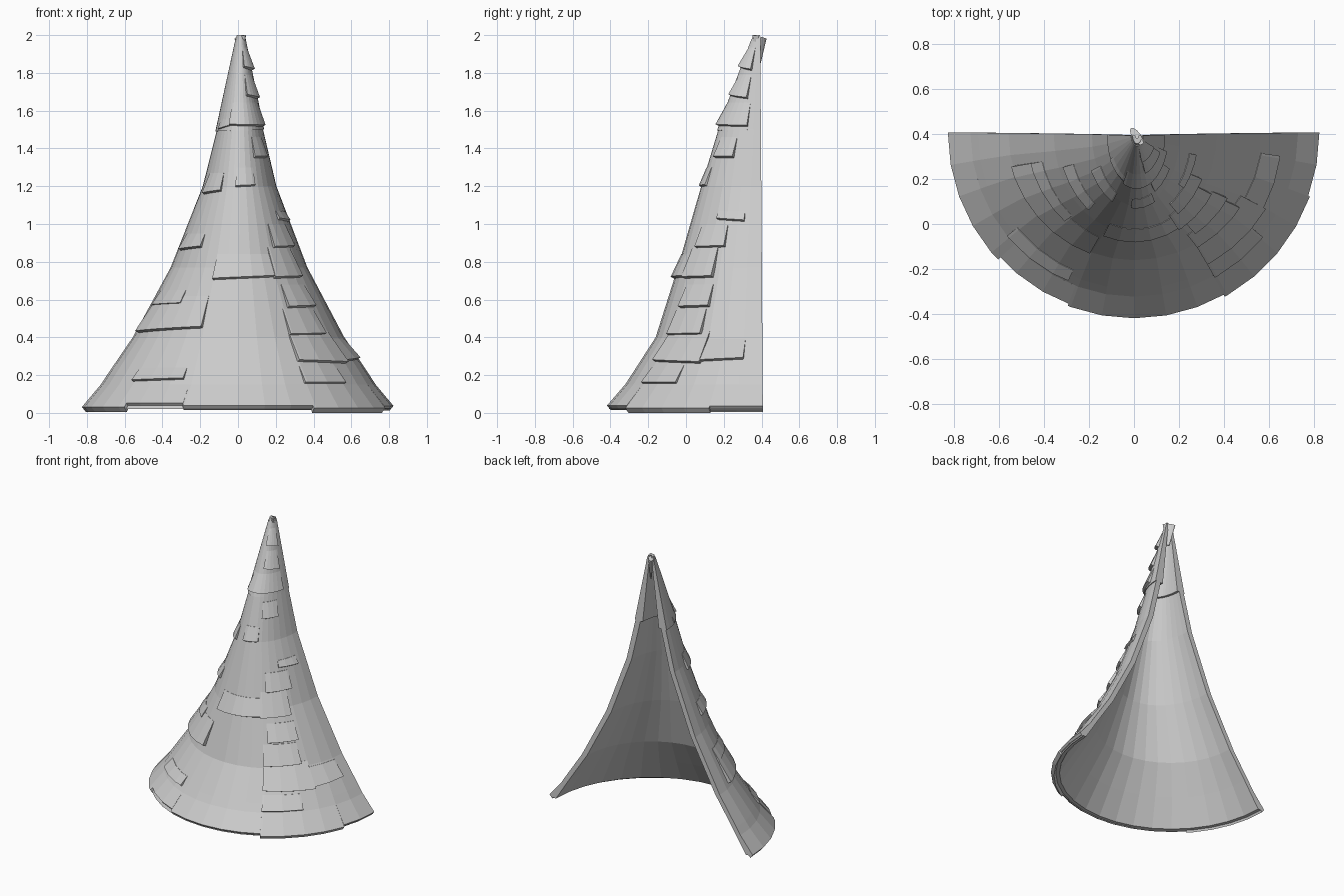
import bpy, bmesh, math
from mathutils import Vector, Matrix

if "Cube" in bpy.data.objects:
    bpy.data.objects.remove(bpy.data.objects["Cube"])

# flared roof profile: z, half width, depth
PROFILE = [(0.02, .812, .816), (0.2, .695, .695), (0.4, .56, .565), (0.77, .362, .445),
           (1.2, .195, .318), (1.5, .122, .225), (2.0, .02, .036)]
STEP = 10  # degrees per flat facet


def radii(z):
    i = 0
    while i < len(PROFILE) - 2 and z > PROFILE[i + 1][0]:
        i += 1
    a, b = PROFILE[i], PROFILE[i + 1]
    t = (z - a[0]) / (b[0] - a[0])
    return a[1] + t * (b[1] - a[1]), a[2] + t * (b[2] - a[2])


def surface(phi, z, off):
    """Point on the faceted half cone; phi 0 = front, +90 = right."""
    rx, ry = radii(z)
    rx, ry = max(rx + off, .35 * rx), max(ry + off, .35 * ry)
    lo = math.floor(phi / STEP) * STEP
    t = (phi - lo) / STEP

    def p(d):
        a = math.radians(d)
        return Vector((.007 * z + rx * math.sin(a), .407 - .007 * z - ry * math.cos(a), z))
    return p(lo).lerp(p(lo + STEP), t)


def panel(name, a0, a1, rows, slope=0.0, bevel=0.0):
    """Closed curved slab; rows = (z, outer offset, inner offset) from bottom to top.
    bevel raises the outer bottom edge so the underside is cut square to the slope."""
    first = (math.floor(a0 / STEP) + 1) * STEP
    angles = [a0] + list(range(int(first), int(math.ceil(a1)), STEP)) + [a1]
    loop = [(z, o, bevel if k == 0 else 0) for k, (z, o, i) in enumerate(rows)]
    loop += [(z, i, 0) for z, o, i in reversed(rows)]
    bm = bmesh.new()
    cols = []
    for a in angles:
        f = (a - a0) / (a1 - a0)
        cols.append([bm.verts.new(surface(a, z + b + (slope * f if z == rows[0][0] else 0), o))
                     for z, o, b in loop])
    n = len(loop)
    for c, d in zip(cols, cols[1:]):
        for k in range(n):
            bm.faces.new((c[k], d[k], d[(k + 1) % n], c[(k + 1) % n]))
    # end caps as quads
    for c in (cols[0], cols[-1]):
        for k in range(len(rows) - 1):
            bm.faces.new((c[k], c[k + 1], c[n - 2 - k], c[n - 1 - k]))
    finish(name, bm)


def finish(name, bm):
    bmesh.ops.recalc_face_normals(bm, faces=bm.faces)
    me = bpy.data.meshes.new(name)
    bm.to_mesh(me)
    bm.free()
    ob = bpy.data.objects.new(name, me)
    bpy.context.collection.objects.link(ob)


# main half-cone shell, open at the back
panel("roof_shell", -90, 90, [(z, 0, -.04) for z, _, _ in PROFILE])

# thicker cap over the peak
panel("peak_cap", -90, 90, [(1.49, .006, -.058), (1.98, .003, -.05)], .01)

# eave boards around the bottom edge: angles, bottom z
for a0, a1, z in [(-90, -47, .006), (-47, -21, .028), (-21, 29, .014),
                  (29, 70, .0), (70, 90, .012)]:
    panel("eave_board", a0, a1, [(z, .022, -.015), (.15, .0, -.01)], bevel=.025)

# raised shingles: left angle, right angle, bottom z, top z, lift, slope
SHINGLES = [
    (-75, -21, .42, .62, .028, .025), (-75, -41, .56, .65, .014, .01),
    (-51, -24, .162, .24, .018, .01), (-20, 28, .70, .84, .022, .015),
    (-70, -38, .855, .95, .02, .015), (-62, -28, 1.152, 1.27, .018, .015),
    (-6, 24, 1.19, 1.3, .014, .005), (28, 58, 1.345, 1.46, .02, 0),
    (-62, -25, 1.49, 1.58, .012, .02), (-25, 72, 1.515, 1.66, .026, -.005),
    (20, 66, 1.672, 1.8, .028, -.015), (15, 66, 1.822, 1.94, .028, -.015),
    (51, 76, 1.018, 1.07, .016, -.01), (34, 62, .868, 1.0, .02, .005),
    (28, 56, .708, .88, .026, .005), (33, 57, .552, .68, .024, .005),
    (29, 55, .405, .55, .024, .005), (29, 60, .268, .43, .028, -.01),
    (53, 81, .265, .39, .024, .015), (29, 51, .15, .25, .018, 0)]
for a0, a1, z0, z1, lift, slope in SHINGLES:
    panel("shingle", a0, a1, [(z0, lift, -.01), (z1, .002, -.01)], slope, .014)

# small flared tip leaning out over the open back
bm = bmesh.new()
bmesh.ops.create_cone(bm, cap_ends=True, segments=12, radius1=.01, radius2=.045, depth=.17)
for v in bm.verts:
    v.co.x *= .42
    if v.co.z > 0:
        v.co.z -= .01 + .22 * v.co.y
    else:
        v.co.y -= .008
bmesh.ops.rotate(bm, cent=(0, 0, 0), matrix=Matrix.Rotation(math.radians(35), 3, 'Z'), verts=bm.verts)
bmesh.ops.translate(bm, vec=(.012, .389, 1.915), verts=bm.verts)
finish("roof_tip", bm)
